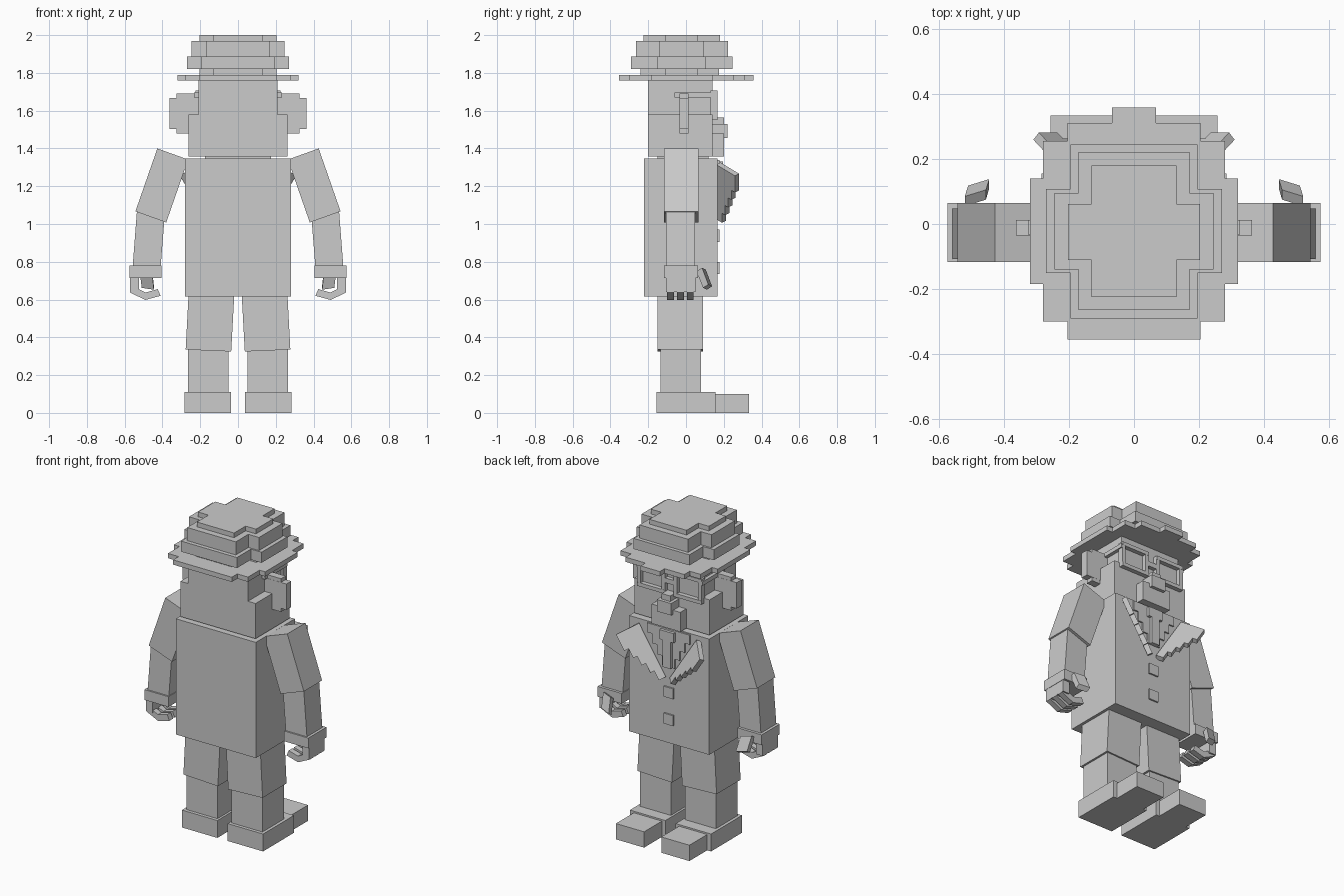
import bpy
import math
from mathutils import Vector

if "Cube" in bpy.data.objects:
    bpy.data.objects.remove(bpy.data.objects["Cube"], do_unlink=True)

grey = bpy.data.materials.new("plain_grey")
grey.use_nodes = True
tone = (0.6, 0.6, 0.6, 1)
grey.diffuse_color = tone
grey.node_tree.nodes["Principled BSDF"].inputs["Base Color"].default_value = tone


def add_prism(name, base, offset):
    """Extrude a flat polygon of 3D points along an offset."""
    base = [Vector(p) for p in base]
    n = len(base)
    verts = base + [p + Vector(offset) for p in base]
    faces = [tuple(range(n)), tuple(range(2 * n - 1, n - 1, -1))]
    faces += [(i, i + n, (i + 1) % n + n, (i + 1) % n) for i in range(n)]
    mesh = bpy.data.meshes.new(name)
    mesh.from_pydata(verts, [], faces)
    mesh.materials.append(grey)
    obj = bpy.data.objects.new(name, mesh)
    bpy.context.collection.objects.link(obj)
    # Consistent outward normals
    import bmesh
    bm = bmesh.new()
    bm.from_mesh(mesh)
    bmesh.ops.recalc_face_normals(bm, faces=bm.faces)
    bm.to_mesh(mesh)
    bm.free()
    return obj


def box(name, x, y, z):
    base = [(x[0], y[0], z[0]), (x[1], y[0], z[0]), (x[1], y[1], z[0]), (x[0], y[1], z[0])]
    return add_prism(name, base, (0, 0, z[1] - z[0]))


def mid_box(name, half, y, z):
    return box(name, (-half, half), y, z)


def slab(name, outline, y):
    """Polygon in the x-z plane given depth along y."""
    return add_prism(name, [(x, y[0], z) for x, z in outline], (0, y[1] - y[0], 0))


def plus_outline(rects):
    """Stepped outline from (half width, back, front), widest first."""
    right = []
    for half, back, front in reversed(rects):
        right += [(half, back)]
    path = []
    for i, (half, back, front) in enumerate(reversed(rects)):
        if path:
            path.append((path[-1][0], back))
        path.append((half, back))
    for i, (half, back, front) in enumerate(rects):
        path.append((half, front))
        if i + 1 < len(rects):
            path.append((rects[i + 1][0], front))
    return path + [(-x, y) for x, y in reversed(path)]


def tier(name, z, rects):
    outline = plus_outline(rects)
    return add_prism(name, [(x, y, z[0]) for x, y in outline], (0, 0, z[1] - z[0]))


# Coat body, neck and head
mid_box("coat", 0.28, (-0.222, 0.168), (0.615, 1.347))
mid_box("neck", 0.175, (-0.15, 0.12), (1.34, 1.36))
mid_box("jaw", 0.263, (-0.2, 0.14), (1.357, 1.58))
mid_box("upper_head", 0.21, (-0.2, 0.14), (1.57, 1.77))

# Face
mid_box("muzzle", 0.1, (0.13, 0.2), (1.357, 1.48))
mid_box("nose_bridge", 0.03, (0.13, 0.2), (1.47, 1.565))
mid_box("nose", 0.05, (0.13, 0.22), (1.455, 1.53))
mid_box("glasses_bridge", 0.035, (0.14, 0.165), (1.62, 1.65))

# Stepped hat
tier("hat_brim", (1.76, 1.79), [(0.32, -0.185, 0.14), (0.28, -0.3, 0.255),
                                (0.205, -0.355, 0.31)])
mid_box("hat_brim_front", 0.067, (0.3, 0.358), (1.76, 1.79))
tier("hat_base", (1.79, 1.82), [(0.205, -0.11, 0.062), (0.13, -0.24, 0.175)])
tier("hat_band", (1.82, 1.887), [(0.27, -0.15, 0.107), (0.195, -0.29, 0.245)])
tier("hat_crown", (1.887, 1.97), [(0.245, -0.14, 0.095), (0.17, -0.265, 0.222)])
tier("hat_top", (1.97, 2.0), [(0.203, -0.11, 0.062), (0.13, -0.225, 0.18)])

# Shirt front, tie and buttons
for i in range(4):
    mid_box("shirt_row", 0.15 - 0.035 * i, (0.16, 0.177), (1.28 - 0.06 * i, 1.34 - 0.06 * i))
mid_box("tie_knot", 0.05, (0.16, 0.195), (1.27, 1.33))
mid_box("tie", 0.028, (0.16, 0.195), (1.1, 1.27))
for z in (0.767, 0.937):
    mid_box("button", 0.033, (0.16, 0.178), (z - 0.033, z + 0.033))

for side, s in (("left", 1), ("right", -1)):

    def sbox(name, x, y, z):
        return box(side + "_" + name, sorted((s * x[0], s * x[1])), y, z)

    def sslab(name, outline, y):
        return slab(side + "_" + name, [(s * x, z) for x, z in outline], y)

    # Ears and glasses
    sbox("ear", (0.2, 0.363), (-0.035, 0.013), (1.503, 1.667))
    sbox("ear_middle", (0.2, 0.325), (-0.034, 0.012), (1.48, 1.69))
    sbox("glasses_temple", (0.205, 0.232), (-0.06, 0.165), (1.67, 1.695))
    for z in (1.55, 1.685):
        sbox("glasses_bar", (0.03, 0.225), (0.13, 0.168), (z, z + 0.023))
    for x in (0.03, 0.202):
        sbox("glasses_post", (x, x + 0.023), (0.13, 0.167), (1.56, 1.7))

    # Legs and shoes
    sslab("thigh", [(0.02, 0.62), (0.262, 0.62), (0.277, 0.335), (0.036, 0.325)], (-0.15, 0.09))
    sbox("shin", (0.05, 0.265), (-0.134, 0.08), (0.1, 0.335))
    sbox("shoe", (0.036, 0.284), (-0.155, 0.155), (0, 0.11))
    sbox("shoe_toe", (0.06, 0.257), (0.15, 0.333), (0, 0.1))

    # Arms and cuffs
    sslab("upper_arm", [(0.427, 1.4), (0.264, 1.341), (0.38, 1.008), (0.543, 1.067)],
          (-0.117, 0.065))
    sslab("forearm", [(0.535, 1.07), (0.39, 1.02), (0.41, 0.77), (0.558, 0.77)],
          (-0.107, 0.047))
    sbox("cuff", (0.405, 0.574), (-0.117, 0.064), (0.715, 0.78))

    # Hand with curled fingers and a slanted thumb
    sbox("palm", (0.525, 0.572), (-0.105, 0.05), (0.64, 0.72))
    for y in (-0.1, -0.047, 0.005):
        sslab("finger", [(0.572, 0.65), (0.572, 0.637), (0.49, 0.598), (0.41, 0.62),
                         (0.425, 0.655), (0.49, 0.637), (0.525, 0.655)], (y, y + 0.036))
    thumb = [(s * x, y, z) for x, y, z in ((0.52, 0.055, 0.75), (0.52, 0.085, 0.768),
                                           (0.51, 0.118, 0.68), (0.51, 0.09, 0.662))]
    add_prism(side + "_thumb", thumb, (-0.065 * s, 0.02, -0.01))

    # Flared lapel with a stepped outer edge
    u = Vector((0.542, 0, 0.84))
    tilt = math.radians(42)
    v = Vector((0.84 * math.cos(tilt), math.sin(tilt), -0.542 * math.cos(tilt)))
    normal = u.cross(v).normalized()
    start = Vector((0.03, 0.16, 1.025))
    steps = [(0.0, 0.045), (0.06, 0.07), (0.12, 0.095), (0.18, 0.12), (0.24, 0.148)]
    edge = [(0.0, 0.0)]
    for i, (along, width) in enumerate(steps):
        finish = steps[i + 1][0] if i + 1 < len(steps) else 0.345
        edge += [(along, width), (finish, width)]
    edge.append((0.345, 0.0))
    flip = Vector((s, 1, 1))
    add_prism(side + "_lapel", [(start + u * a + v * b) * flip for a, b in edge],
              normal * 0.03 * flip)
